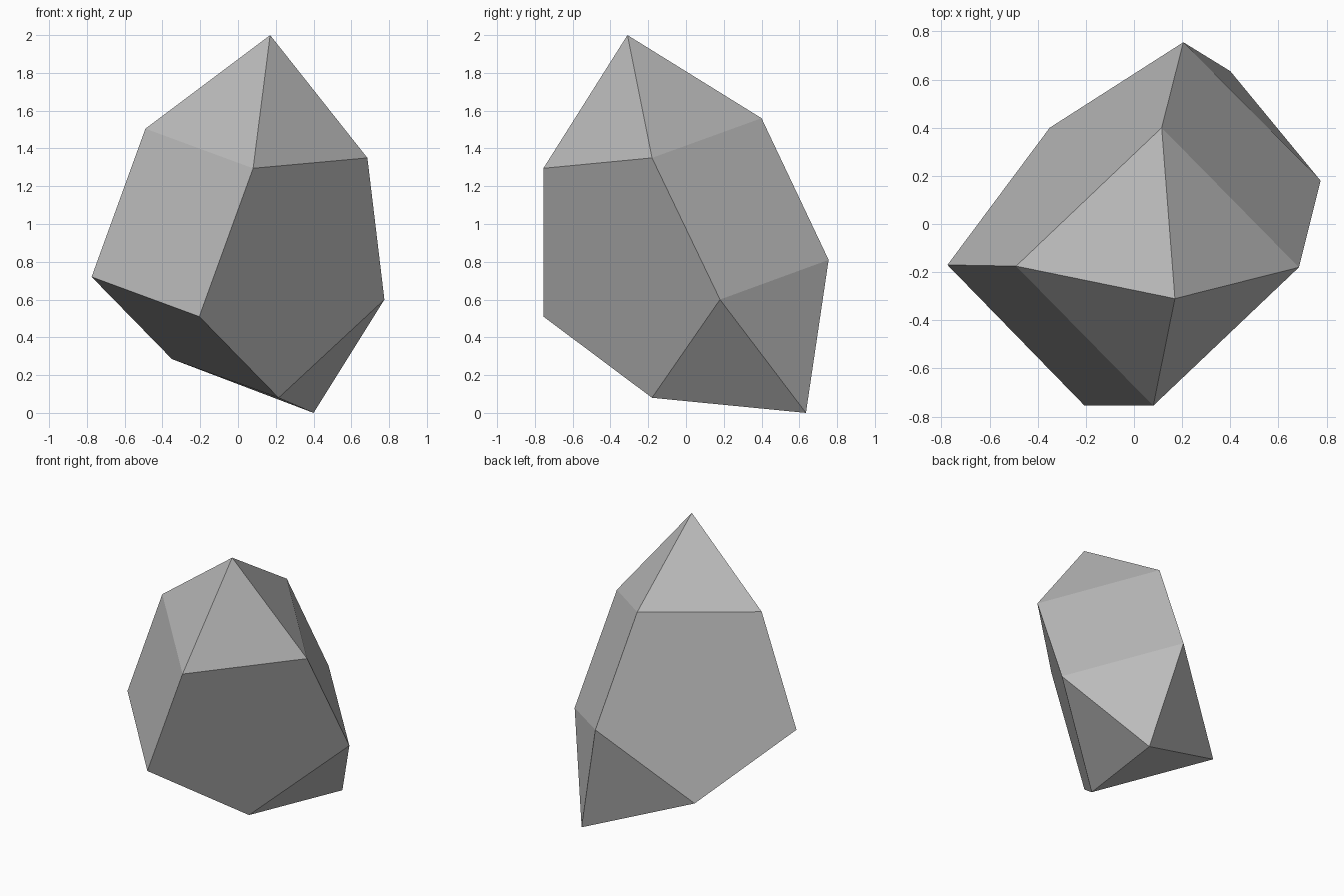
import bpy, bmesh, math

default_cube = bpy.data.objects.get("Cube")
if default_cube:
    bpy.data.objects.remove(default_cube, do_unlink=True)

# Plain grey stone
stone = bpy.data.materials.new("stone_grey")
stone.use_nodes = True
grey = (0.5, 0.5, 0.5, 1)
stone.diffuse_color = grey
bsdf = next(n for n in stone.node_tree.nodes if n.type == "BSDF_PRINCIPLED")
bsdf.inputs["Base Color"].default_value = grey
bsdf.inputs["Roughness"].default_value = 0.9

# Corners of the faceted rock, from the peak down to the foot
corners = [
    (0.17, -0.31, 2.0),                                               # peak
    (0.08, -0.755, 1.295), (-0.49, -0.175, 1.505),                    # shoulders
    (0.115, 0.40, 1.56), (0.685, -0.18, 1.35),
    (-0.775, -0.17, 0.72), (-0.205, -0.755, 0.51),                    # waist
    (0.775, 0.18, 0.60), (0.205, 0.755, 0.81),
    (-0.35, 0.40, 0.285), (0.215, -0.18, 0.08), (0.40, 0.635, 0.0),   # foot
]

# Wrap the corners in a hull and merge the near-flat facets
bm = bmesh.new()
for co in corners:
    bm.verts.new(co)
bmesh.ops.convex_hull(bm, input=bm.verts[:])
bmesh.ops.dissolve_limit(bm, angle_limit=math.radians(3),
                         verts=bm.verts[:], edges=bm.edges[:])
bmesh.ops.recalc_face_normals(bm, faces=bm.faces[:])

mesh = bpy.data.meshes.new("rock")
bm.to_mesh(mesh)
bm.free()
mesh.materials.append(stone)
rock = bpy.data.objects.new("rock", mesh)
bpy.context.collection.objects.link(rock)
